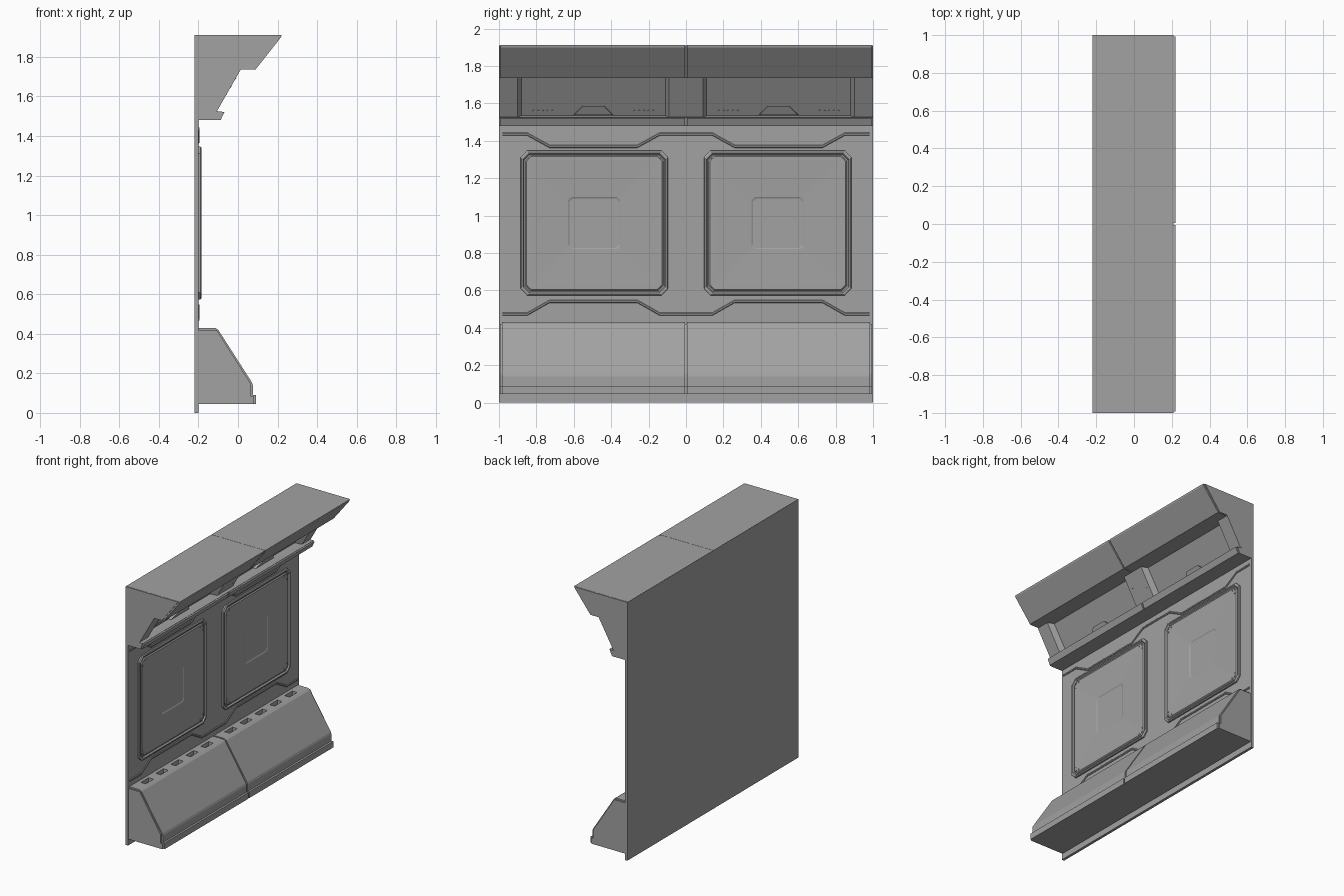
import bpy, bmesh, math
from mathutils import Vector

old = bpy.data.objects.get("Cube")
if old:
    bpy.data.objects.remove(old)

grey = bpy.data.materials.new("wall_grey")
grey.use_nodes = True
grey.diffuse_color = (0.36, 0.36, 0.36, 1)
grey.node_tree.nodes["Principled BSDF"].inputs["Base Color"].default_value = grey.diffuse_color


def build(name, solids):
    """Make one object from solids, each a list of rings joined in order and capped."""
    bm = bmesh.new()
    for rings in solids:
        loops = [[bm.verts.new(p) for p in ring] for ring in rings]
        n = len(loops[0])
        for a, b in zip(loops, loops[1:]):
            for i in range(n):
                j = (i + 1) % n
                bm.faces.new((a[i], a[j], b[j], b[i]))
        bm.faces.new(loops[0][::-1])
        bm.faces.new(loops[-1])
    bmesh.ops.recalc_face_normals(bm, faces=bm.faces)
    mesh = bpy.data.meshes.new(name)
    bm.to_mesh(mesh)
    bm.free()
    mesh.materials.append(grey)
    ob = bpy.data.objects.new(name, mesh)
    bpy.context.collection.objects.link(ob)
    return ob


def extrude(profile, y0, y1):
    """Rings of an (x, z) profile swept along y."""
    return [[(x, y, z) for x, z in profile] for y in (y0, y1)]


def box(x0, x1, y0, y1, z0, z1):
    return extrude([(x0, z0), (x1, z0), (x1, z1), (x0, z1)], y0, y1)


def chamfered(x, cy, cz, hy, hz, c):
    """Rectangle with cut corners facing x."""
    q = [(hy, hz - c), (hy - c, hz), (c - hy, hz), (-hy, hz - c),
         (-hy, c - hz), (c - hy, -hz), (hy - c, -hz), (hy, c - hz)]
    return [(x, cy + y, cz + z) for y, z in q]


def stud(centre, r, height, axis):
    """Small round stud standing along the axis."""
    axis = Vector(axis).normalized()
    u = Vector((0, 1, 0))
    v = axis.cross(u)
    ring = [Vector(centre) + r * (math.cos(a) * u + math.sin(a) * v)
            for a in (math.tau * i / 8 for i in range(8))]
    return [[p - axis * height for p in ring], [p + axis * height for p in ring]]


SIDES = ((-1, "right"), (1, "left"))
BACK, WALL = -0.22, -0.2

# Flat back wall
build("back_wall", [box(BACK, WALL, -1, 1, 0, 1.5)])

# Lower cabinet: inner core with two shells, leaving a seam between them
shell = [(WALL, 0.43), (-0.115, 0.43), (-0.1, 0.42), (0.07, 0.155), (0.075, 0.14),
         (0.075, 0.09), (0.09, 0.09), (0.09, 0.045), (WALL, 0.045)]
core = [(WALL, 0.42), (-0.108, 0.42), (0.063, 0.15), (0.063, 0.085),
        (0.078, 0.085), (0.078, 0.045), (WALL, 0.045)]
lower = [build("lower_core", [extrude(core, -0.995, 0.995)])]
for s, side in SIDES:
    lower.append(build("lower_shell_" + side, [extrude(shell, s * 0.006, s * 0.985)]))

# Vent slots cut into the cabinet top
slots = [box(-0.175, -0.135, y - 0.045, y + 0.045, 0.4, 0.45)
         for s, _ in SIDES for y in (s * (0.14 + 0.175 * i) for i in range(5))]
cutter = build("slot_cutter", slots)
cutter.hide_render = True
cutter.hide_set(True)
for ob in lower:
    mod = ob.modifiers.new("slots", 'BOOLEAN')
    mod.operation = 'DIFFERENCE'
    mod.object = cutter

# Canopy core with the sloping face set back
canopy = [(BACK, 1.91), (0.21, 1.91), (0.078, 1.738), (-0.03, 1.738),
          (-0.15, 1.535), (-0.1, 1.525), (-0.08, 1.525), (-0.097, 1.48), (BACK, 1.48)]
build("canopy_core", [extrude(canopy, -1, 1)])

# Canopy brow and lower lip, each in two halves with a seam
brow = [(BACK, 1.911), (0.22, 1.911), (0.218, 1.9), (0.088, 1.735), (-0.06, 1.735)]
lip = [(BACK, 1.528), (-0.11, 1.528), (-0.1, 1.522), (-0.068, 1.522), (-0.088, 1.48), (BACK, 1.48)]
for s, side in SIDES:
    build("canopy_brow_" + side, [extrude(brow, s * 0.005, s * 0.993)])
    build("canopy_lip_" + side, [extrude(lip, s * 0.006, s * 0.993)])


# Ribs on the sloping face, with splayed sides
def rib(y0, y1, b0, b1):
    def ring(dx, a, b):
        return [(dx - 0.03, a, 1.738), (dx - 0.03, b, 1.738),
                (dx - 0.15, b, 1.528), (dx - 0.15, a, 1.528)]
    return [ring(-0.01, b0, b1), ring(0, b0, b1), ring(0.045, y0, y1)]


build("canopy_ribs", [rib(-0.09, 0.09, -0.11, 0.11),
                      rib(0.9, 1, 0.88, 1), rib(-1, -0.9, -1, -0.88)])


# Trapezoid grips, and rows of studs on the slope
def slope(z, lift=0.0):
    return -0.03 - (1.738 - z) * 0.59 + lift


def grip(cy):
    def ring(lift, k):
        return [(slope(z, lift), cy + y * k, z)
                for y, z in ((-0.11, 1.537), (-0.06, 1.585), (0.06, 1.585), (0.11, 1.537))]
    return [ring(-0.01, 1), ring(0.022, 0.94)]


build("canopy_grips", [grip(s * 0.495) for s, _ in SIDES])
out = (0.86, 0, -0.51)
studs = [stud((slope(z, 0.045), y, z), 0.005, 0.003, out)
         for y in (-0.06, 0.06) for z in (1.57, 1.61, 1.65, 1.69)]
studs += [stud((slope(1.56), s * (0.495 + e * (0.22 + 0.025 * i)), 1.56), 0.005, 0.004, out)
          for s, _ in SIDES for e in (-1, 1) for i in range(5)]
build("canopy_studs", studs)

# Wall panels: raised frame around a shallow funnel with a flat centre
CY, CZ, HY, HZ = 0.49, 0.96, 0.395, 0.387
for s, side in SIDES:
    steps = [(-0.21, 0, 0.035), (-0.19, 0, 0.035), (-0.185, 0.006, 0.034),
             (-0.185, 0.014, 0.032), (-0.195, 0.02, 0.03), (-0.195, 0.026, 0.028),
             (-0.188, 0.032, 0.026), (-0.188, 0.055, 0.02)]
    rings = [chamfered(x, s * CY, CZ, HY - d, HZ - d, c) for x, d, c in steps]
    rings += [chamfered(x, s * CY, CZ, h, h, 0.018) for x, h in ((-0.195, 0.14), (-0.199, 0.132))]
    build("wall_panel_" + side, [rings])

    # Corner screws of the panel
    screws = [stud((-0.188, s * CY + a * (HY - dy), CZ + b * (HZ - dz)), 0.006, 0.003, (1, 0, 0))
              for a in (-1, 1) for b in (-1, 1)
              for dy, dz in ((0.047, 0.047), (0.075, 0.045), (0.045, 0.075))]
    build("panel_screws_" + side, screws)

# Stepped trim ridges above and below the panels
half = [(0.14, 0), (0.26, 1), (0.73, 1), (0.85, 0), (0.98, 0)]
path = [(-y, k) for y, k in reversed(half)] + half


def trim(z, step):
    def ring(x, w):
        return ([(x, y, z + k * step + w) for y, k in path]
                + [(x, y, z + k * step - w) for y, k in reversed(path)])
    return [ring(-0.205, 0.008), ring(-0.198, 0.008), ring(-0.194, 0.004)]


build("upper_trim", [trim(1.436, -0.066)])
build("lower_trim", [trim(0.473, 0.068)])
